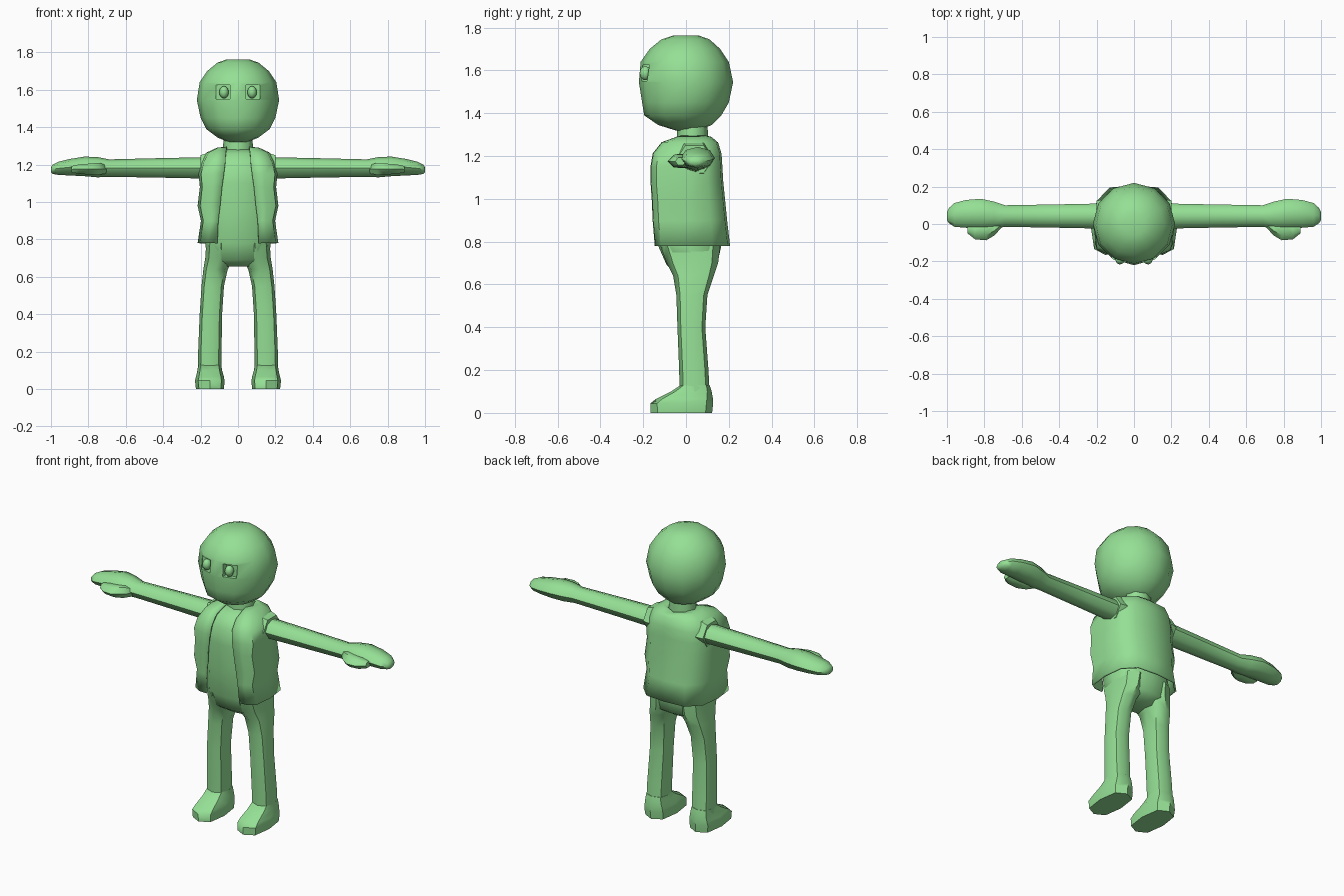
import bpy, bmesh, math
from mathutils import Vector

if "Cube" in bpy.data.objects:
    bpy.data.objects.remove(bpy.data.objects["Cube"])

green = bpy.data.materials.new("soft_green")
green.diffuse_color = (0.30, 0.74, 0.30, 1)
green.use_nodes = True
green.node_tree.nodes["Principled BSDF"].inputs["Base Color"].default_value = green.diffuse_color


def finish(name, bm, angle=50):
    bmesh.ops.recalc_face_normals(bm, faces=bm.faces)
    mesh = bpy.data.meshes.new(name)
    bm.to_mesh(mesh)
    bm.free()
    mesh.materials.append(green)
    ob = bpy.data.objects.new(name, mesh)
    bpy.context.collection.objects.link(ob)
    smooth(ob, angle)
    return ob


def smooth(ob, angle):
    bpy.ops.object.select_all(action='DESELECT')
    ob.select_set(True)
    bpy.context.view_layer.objects.active = ob
    bpy.ops.object.shade_smooth_by_angle(angle=math.radians(angle))


def loft(name, rings, n=8, axis='z', power=1.0, side=1, angle=50):
    """Rings are (position, lo_u, hi_u, lo_v, hi_v); z axis: u=x v=y, x axis: u=y v=z."""
    bm = bmesh.new()
    loops = []
    for p, u0, u1, v0, v1 in rings:
        loop = []
        for i in range(n):
            t = 2 * math.pi * i / n
            c, s = math.cos(t), math.sin(t)
            u = (u0 + u1) / 2 + (u1 - u0) / 2 * math.copysign(abs(c) ** power, c)
            v = (v0 + v1) / 2 + (v1 - v0) / 2 * math.copysign(abs(s) ** power, s)
            co = (u * side, v, p) if axis == 'z' else (p * side, u, v)
            loop.append(bm.verts.new(co))
        loops.append(loop)
    for a, b in zip(loops, loops[1:]):
        for i in range(n):
            j = (i + 1) % n
            bm.faces.new((a[i], a[j], b[j], b[i]))
    bm.faces.new(loops[0])
    bm.faces.new(loops[-1])
    return finish(name, bm, angle)


# Head with square eye sockets
head = loft("head", [
    (1.32, -.05, .05, -.05, .06), (1.345, -.11, .11, -.13, .12),
    (1.39, -.17, .17, -.195, .165), (1.45, -.2, .2, -.205, .2),
    (1.545, -.22, .22, -.22, .22), (1.64, -.205, .205, -.212, .2),
    (1.70, -.165, .165, -.17, .16), (1.745, -.11, .11, -.115, .11),
    (1.763, -.06, .06, -.06, .06)], n=12, angle=70)
for s in (-1, 1):
    bm = bmesh.new()
    bmesh.ops.create_cube(bm, size=1)
    for v in bm.verts:
        v.co = Vector((s * .08 + v.co.x * .075, -.23 + v.co.y * .12, 1.588 + v.co.z * .075))
    cutter = finish("socket_cutter", bm)
    cut = head.modifiers.new("socket", 'BOOLEAN')
    cut.object = cutter
    cut.operation = 'DIFFERENCE'
    bpy.context.view_layer.objects.active = head
    bpy.ops.object.modifier_apply(modifier=cut.name)
    bpy.data.objects.remove(cutter)
    # Eyeball
    bm = bmesh.new()
    bmesh.ops.create_uvsphere(bm, u_segments=8, v_segments=6, radius=.03)
    for v in bm.verts:
        v.co = Vector((s * .075 + v.co.x * .85, -.19 + v.co.y * .9, 1.587 + v.co.z * 1.1))
    finish("eye", bm, 70)
smooth(head, 70)

# Neck and torso down to the hips
loft("neck", [(1.22, -.085, .085, -.045, .105), (1.37, -.075, .075, -.04, .1)])
loft("torso", [
    (.655, -.09, .09, -.04, .09), (.69, -.165, .165, -.09, .145),
    (.78, -.175, .175, -.13, .165), (.95, -.17, .17, -.142, .15),
    (1.1, -.175, .175, -.148, .14), (1.2, -.165, .165, -.14, .135),
    (1.26, -.11, .11, -.095, .12), (1.28, -.07, .07, -.04, .1)],
    n=12, power=.7)

# Open vest: one sheet running round the back from edge to edge
bm = bmesh.new()
rows = []
for z, a, yf, w, yb in [
        (.78, .11, -.14, .21, .2), (.9, .105, -.15, .192, .186),
        (.98, .095, -.153, .21, .178), (1.08, .085, -.16, .198, .168),
        (1.15, .075, -.16, .205, .164), (1.21, .068, -.15, .19, .16),
        (1.26, .065, -.11, .165, .145), (1.285, .06, -.04, .11, .115)]:
    half = [(a, yf), ((a + w) / 2, yf + .003), (w * .94, yf + .025), (w, 0),
            (w * .93, yb * .6), (w * .6, yb * .95)]
    pts = half + [(0, yb)] + [(-x, y) for x, y in reversed(half)]
    rows.append([bm.verts.new((x, y, z)) for x, y in pts])
for r, q in zip(rows, rows[1:]):
    for i in range(len(r) - 1):
        bm.faces.new((r[i], r[i + 1], q[i + 1], q[i]))
# Shoulder straps closing towards the neck
top = rows[-1]
for s in (-1, 1):
    k = top[:7] if s == 1 else top[6:][::-1]
    inner = [bm.verts.new((s * .06, y, 1.29)) for y in (-.02, .04, .09)]
    bm.faces.new((k[0], k[1], k[2], inner[0]))
    bm.faces.new((inner[0], k[2], k[3], inner[1]))
    bm.faces.new((inner[1], k[3], k[4], inner[2]))
    bm.faces.new((inner[2], k[4], k[5], k[6]))
vest = finish("vest", bm)
solid = vest.modifiers.new("thickness", 'SOLIDIFY')
solid.thickness = .012
solid.offset = 0

for s in (-1, 1):
    # Armhole rim of the vest
    loft("armhole", [(.12, -.06, .13, 1.09, 1.28), (.17, -.055, .13, 1.1, 1.272),
                     (.2, -.045, .125, 1.11, 1.26)], n=6, axis='x', side=s)
    # Arm and mitten hand
    loft("arm", [
        (.15, -.025, .11, 1.125, 1.24), (.4, -.02, .105, 1.13, 1.235),
        (.69, -.015, .1, 1.135, 1.228), (.75, -.025, .12, 1.132, 1.24),
        (.82, -.025, .135, 1.138, 1.243), (.9, -.02, .128, 1.142, 1.23),
        (.96, -.015, .112, 1.145, 1.215), (.99, .005, .085, 1.15, 1.2),
        (1.0, .02, .065, 1.16, 1.185)], axis='x', side=s)
    loft("thumb", [
        (.70, -.01, .04, 1.15, 1.20), (.745, -.06, .04, 1.14, 1.215),
        (.79, -.087, .03, 1.142, 1.21), (.85, -.082, .01, 1.147, 1.205),
        (.89, -.05, 0, 1.155, 1.195)], n=6, axis='x', side=s)
    # Leg
    loft("leg", [
        (.1, .09, .215, -.03, .11), (.2, .088, .213, -.032, .105),
        (.4, .085, .205, -.04, .09), (.55, .075, .195, -.045, .1),
        (.64, .055, .185, -.06, .13), (.7, .02, .175, -.09, .15),
        (.78, .01, .17, -.12, .16)], side=s, power=.8)
    # Shoe
    loft("shoe", [
        (0, .075, .225, -.165, .122), (.045, .072, .23, -.166, .127),
        (.065, .075, .225, -.14, .126), (.1, .085, .217, -.07, .12),
        (.13, .09, .213, -.025, .11)], side=s, power=.7)
